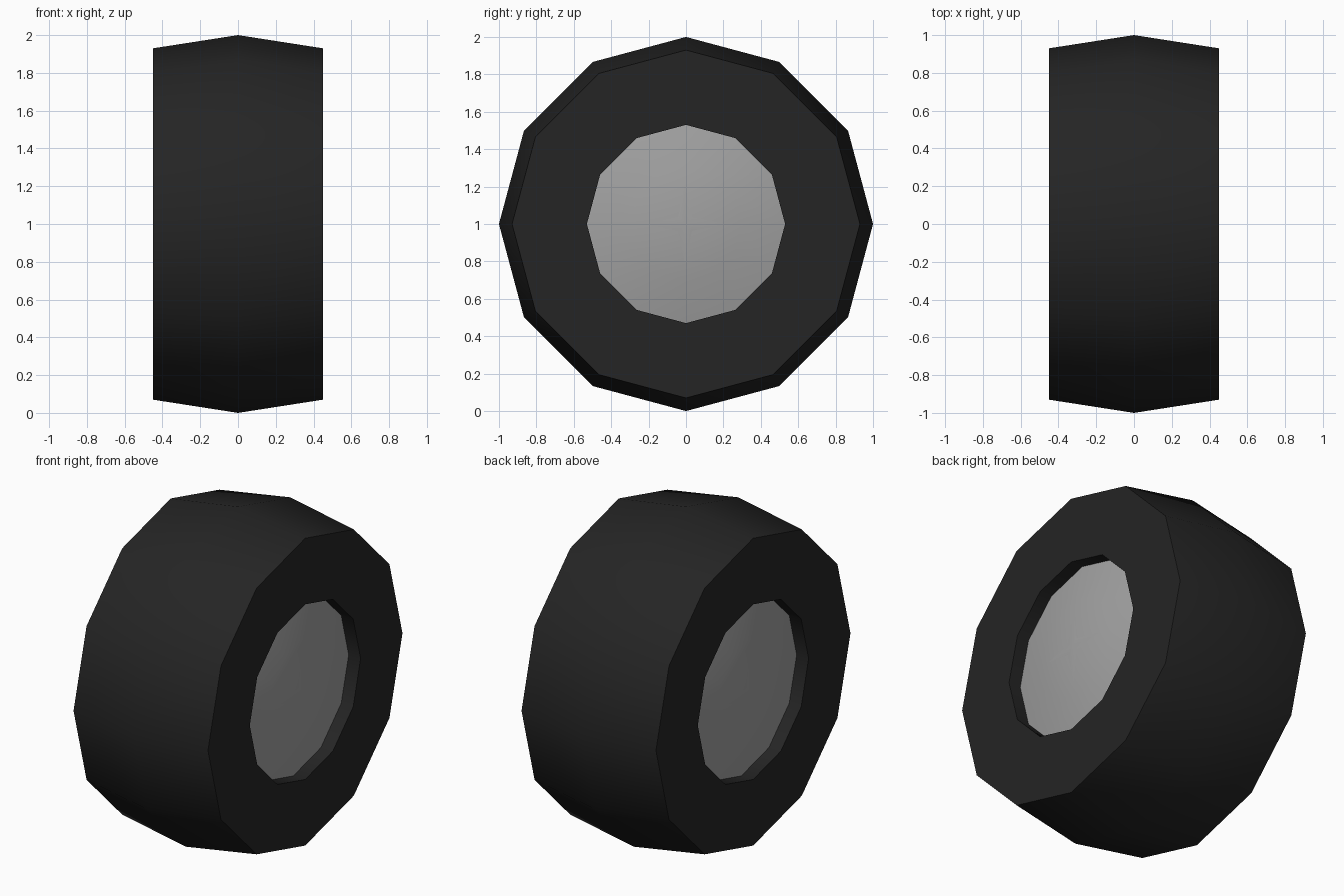
import bpy, bmesh, math
from mathutils import Matrix

if "Cube" in bpy.data.objects:
    bpy.data.objects.remove(bpy.data.objects["Cube"])

SIDES = 12


def material(name, v):
    m = bpy.data.materials.new(name)
    m.diffuse_color = (v, v, v, 1)
    m.use_nodes = True
    m.node_tree.nodes["Principled BSDF"].inputs["Base Color"].default_value = m.diffuse_color
    return m


rubber = material("black rubber", 0.018)
metal = material("grey metal", 0.36)


def finish(name, bm, mat):
    """Turn a bmesh into a smooth-by-angle object standing on z = 0."""
    me = bpy.data.meshes.new(name)
    bm.to_mesh(me)
    bm.free()
    me.materials.append(mat)
    ob = bpy.data.objects.new(name, me)
    bpy.context.collection.objects.link(ob)
    ob.location.z = 1
    bpy.ops.object.select_all(action='DESELECT')
    ob.select_set(True)
    bpy.context.view_layer.objects.active = ob
    bpy.ops.object.shade_smooth_by_angle(angle=math.radians(35))
    return ob


def lathe(profile):
    """Spin (x, radius) points around the x axis."""
    bm = bmesh.new()
    rings = []
    for x, r in profile:
        n = SIDES if r > 0 else 1
        rings.append([bm.verts.new((x, r * math.cos(2 * math.pi * i / SIDES),
                                    r * math.sin(2 * math.pi * i / SIDES))) for i in range(n)])
    for a, b in zip(rings, rings[1:]):
        for i in range(SIDES):
            j = (i + 1) % SIDES
            if len(b) == 1:
                bm.faces.new((a[i], a[j], b[0]))
            else:
                bm.faces.new((a[i], a[j], b[j], b[i]))
    return bm


# Tyre with crowned tread, flat sidewalls and recessed openings
half = [(0.37, 0.53), (0.45, 0.53), (0.45, 0.93)]
tyre = lathe(half + [(0, 1)] + [(-x, r) for x, r in reversed(half)])
bmesh.ops.recalc_face_normals(tyre, faces=tyre.faces)
# the openings are not capped, so make sure the tread faces outward
tread = max(tyre.faces, key=lambda f: f.calc_center_median().yz.length)
if tread.normal.yz.dot(tread.calc_center_median().yz) < 0:
    bmesh.ops.reverse_faces(tyre, faces=tyre.faces)
finish("tyre", tyre, rubber)

for side, turn in (("right", 0), ("left", math.pi)):
    rot = Matrix.Rotation(turn, 4, 'Z')

    # Shallow domed hub disc
    disc = lathe([(0.37, 0.53), (0.418, 0.3), (0.44, 0)])
    bmesh.ops.transform(disc, matrix=rot, verts=disc.verts)
    finish(side + "_hub_disc", disc, metal)

    # Thin four-pointed star lying on the dome
    star = bmesh.new()
    centre = star.verts.new((0.442, -0.005, 0))
    rim = []
    for i in range(8):
        r = 0.215 if i % 2 == 0 else 0.052
        a = i * math.pi / 4
        rim.append(star.verts.new((0.442 - 0.073 * r, r * math.cos(a) - 0.005, r * math.sin(a))))
    for i in range(8):
        star.faces.new((rim[i], rim[(i + 1) % 8], centre))
    bmesh.ops.transform(star, matrix=rot, verts=star.verts)
    finish(side + "_hub_star", star, metal)
